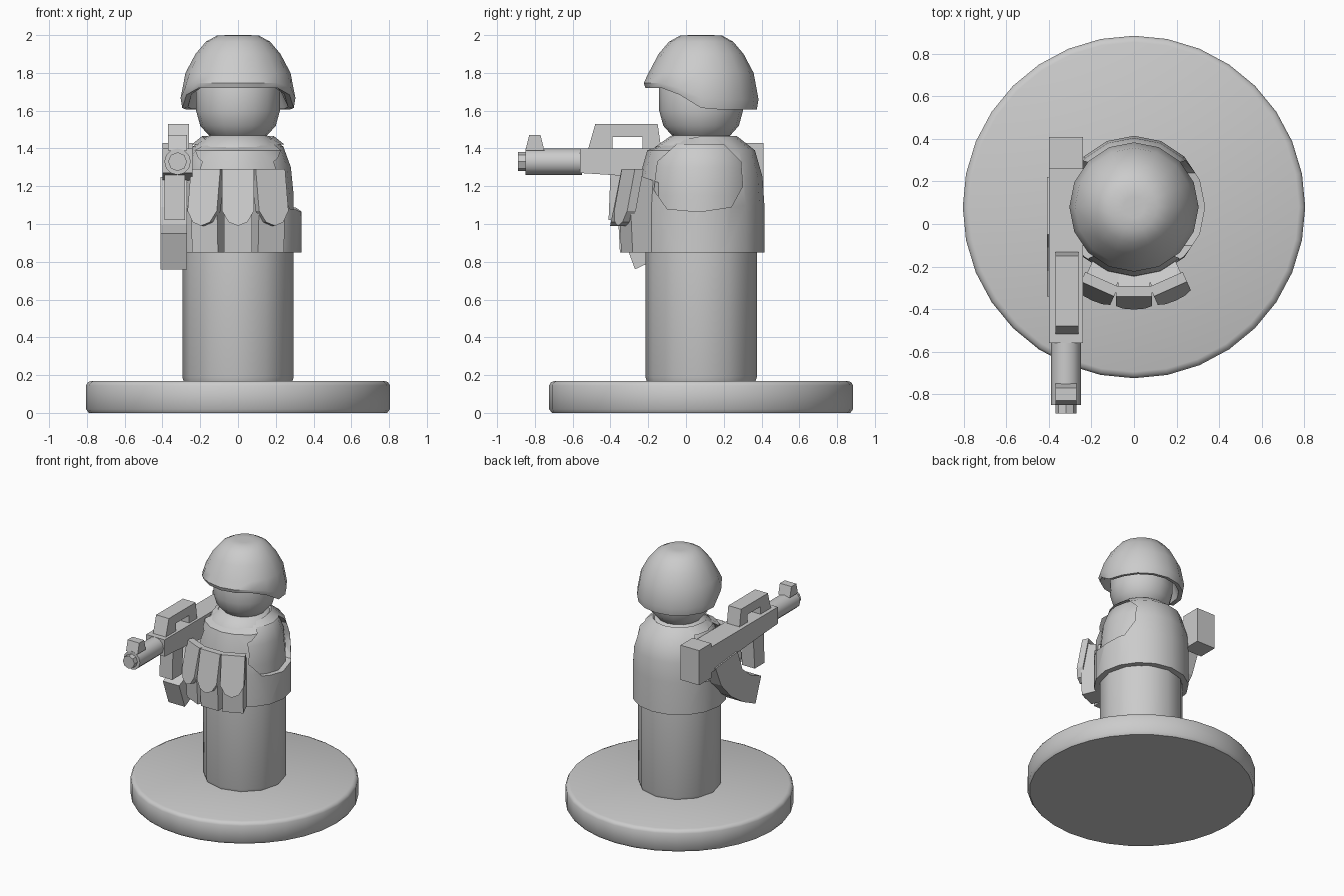
import bpy, bmesh, math
from mathutils import Matrix

cube = bpy.data.objects.get("Cube")
if cube:
    bpy.data.objects.remove(cube)

CY = 0.08      # body axis in y
GX = -0.32     # rifle centre in x

grey = bpy.data.materials.new("plain_grey")
grey.use_nodes = True
grey.diffuse_color = (0.6, 0.6, 0.6, 1)
grey.node_tree.nodes["Principled BSDF"].inputs["Base Color"].default_value = (0.6, 0.6, 0.6, 1)


def smooth(ob, angle=40):
    bpy.ops.object.select_all(action='DESELECT')
    ob.select_set(True)
    bpy.context.view_layer.objects.active = ob
    bpy.ops.object.shade_smooth_by_angle(angle=math.radians(angle))


def loft(name, rings, closed=False, matrix=None):
    """Skin a list of equal point rings, capped unless closed on itself."""
    bm = bmesh.new()
    vs = [[bm.verts.new(p) for p in ring] for ring in rings]
    n = len(vs[0])
    pairs = list(zip(vs, vs[1:])) + ([(vs[-1], vs[0])] if closed else [])
    for a, b in pairs:
        for i in range(n):
            j = (i + 1) % n
            bm.faces.new((a[i], a[j], b[j], b[i]))
    if not closed:
        bm.faces.new(vs[0])
        bm.faces.new(vs[-1])
    bmesh.ops.recalc_face_normals(bm, faces=bm.faces)
    if matrix:
        bm.transform(matrix)
    mesh = bpy.data.meshes.new(name)
    bm.to_mesh(mesh)
    bm.free()
    mesh.materials.append(grey)
    ob = bpy.data.objects.new(name, mesh)
    bpy.context.collection.objects.link(ob)
    return ob


def circle(r, z, n, shift=None):
    """Ring round the body axis; shift(front) offsets z, front is 1 facing -y."""
    pts = []
    for i in range(n):
        a = math.tau * i / n
        dz = shift(-math.sin(a)) if shift else 0
        pts.append((r * math.cos(a), CY + r * math.sin(a), z + dz))
    return pts


def lathe(name, profile, n):
    ob = loft(name, [circle(r, z, n) for r, z in profile])
    smooth(ob)
    return ob


def prism(name, profile, x0, x1, matrix=None):
    return loft(name, [[(x, y, z) for y, z in profile] for x in (x0, x1)], matrix=matrix)


# Round stand, legs, torso and head
lathe("stand", [(0.79, 0), (0.805, 0.02), (0.805, 0.145), (0.795, 0.162), (0.775, 0.17)], 32)
lathe("legs", [(0.285, 0.16), (0.295, 0.19), (0.295, 0.87)], 12)
lathe("torso", [(0.295, 0.86), (0.295, 1.15), (0.28, 1.3), (0.24, 1.41), (0.17, 1.46), (0.13, 1.48)], 16)
lathe("head", [(0.13, 1.45), (0.16, 1.475), (0.2, 1.52), (0.222, 1.6), (0.222, 1.72), (0.18, 1.85)], 16)

# Vest: hollow shell with a lowered front neckline
neck = lambda f: -0.04 * max(0, f)
shell = [circle(0.335, 0.85, 16), circle(0.335, 1.1, 16), circle(0.325, 1.25, 16),
         circle(0.285, 1.39, 16), circle(0.19, 1.465, 16, neck), circle(0.165, 1.44, 16, neck),
         circle(0.25, 1.37, 16), circle(0.285, 1.24, 16), circle(0.29, 1.1, 16), circle(0.29, 0.85, 16)]
vest = loft("vest", shell, closed=True)

# Eight-sided arm openings cut through both sides
opening = [(-0.1, 1.08), (0.07, 1.065), (0.24, 1.09), (0.3, 1.2),
           (0.29, 1.33), (0.2, 1.42), (-0.05, 1.42), (-0.15, 1.33), (-0.17, 1.18)]
cutter = prism("arm_opening_cutter", opening, -0.6, 0.6)
cutter.hide_render = True
cut = vest.modifiers.new("arm_openings", 'BOOLEAN')
cut.object = cutter
bpy.context.view_layer.objects.active = vest
bpy.ops.object.modifier_apply(modifier=cut.name)
bpy.data.objects.remove(cutter)
smooth(vest)

# Three front pouches with rounded flaps, fanned round the chest
body = [(-0.28, 0.85), (-0.43, 0.85), (-0.44, 1.05), (-0.4, 1.26), (-0.28, 1.22)]
flap = [(-0.085, 1.29), (-0.085, 1.07), (-0.05, 1.01), (0, 0.99), (0.05, 1.01), (0.085, 1.07), (0.085, 1.29)]
for side, turn in (("right", -24), ("middle", 0), ("left", 24)):
    place = Matrix.Translation((0, CY, 0)) @ Matrix.Rotation(math.radians(turn), 4, 'Z')
    prism(side + "_pouch", body, -0.075, 0.075, place)
    loft(side + "_pouch_flap",
         [[(x, d - 0.48 + (z - 1) * 0.2, z) for x, z in flap] for d in (0, 0.05)], matrix=place)


# Helmet: dome with a rim raised over the face, hollow below
def rim(f):
    t = min(1, max(0, (f + 0.15) / 0.85))
    return 0.115 * t * t * (3 - 2 * t)


low = lambda f: rim(f) * 0.75
dome = [circle(0.21, 1.77, 16), circle(0.265, 1.61, 16, rim), circle(0.295, 1.605, 16, rim),
        circle(0.304, 1.66, 16, low), circle(0.278, 1.8, 16), circle(0.225, 1.9, 16),
        circle(0.17, 1.965, 16), circle(0.11, 1.998, 16), circle(0.05, 2.0, 16)]
smooth(loft("helmet", dome))

# Rifle: receiver, stock, handle, grip, magazine and sight
receiver = [(-0.56, 1.27), (-0.4, 1.26), (-0.02, 1.23), (0.26, 1.2), (0.26, 1.4), (-0.56, 1.4)]
prism("rifle_receiver", receiver, GX - 0.08, GX + 0.08)
prism("rifle_stock", [(0.26, 1.16), (0.41, 1.16), (0.41, 1.43), (0.26, 1.43)], GX - 0.08, GX + 0.08)
handle = [(-0.52, 1.39), (-0.48, 1.53), (-0.15, 1.53), (-0.13, 1.39),
          (-0.23, 1.39), (-0.23, 1.46), (-0.39, 1.46), (-0.39, 1.39)]
prism("carry_handle", handle, GX - 0.05, GX + 0.06)
prism("fore_grip", [(-0.41, 1.02), (-0.29, 1.02), (-0.27, 1.27), (-0.4, 1.27)], GX - 0.07, GX + 0.04)
magazine = [(0.22, 1.22), (0.15, 1.06), (0.03, 0.93), (-0.12, 0.83), (-0.27, 0.76),
            (-0.34, 0.95), (-0.22, 1.0), (-0.11, 1.09), (-0.05, 1.25)]
prism("rifle_magazine", magazine, GX - 0.09, GX + 0.05)
prism("front_sight", [(-0.85, 1.39), (-0.83, 1.47), (-0.77, 1.47), (-0.75, 1.39)], GX - 0.05, GX + 0.05)

# Barrel and muzzle along the rifle
for name, r, y0, y1, n in (("barrel", 0.07, -0.85, -0.55, 12), ("muzzle", 0.05, -0.89, -0.84, 8)):
    ring = [(GX + r * math.cos(math.tau * i / n), r * math.sin(math.tau * i / n) + 1.33) for i in range(n)]
    smooth(loft(name, [[(x, y, z) for x, z in ring] for y in (y0, y1)]))
